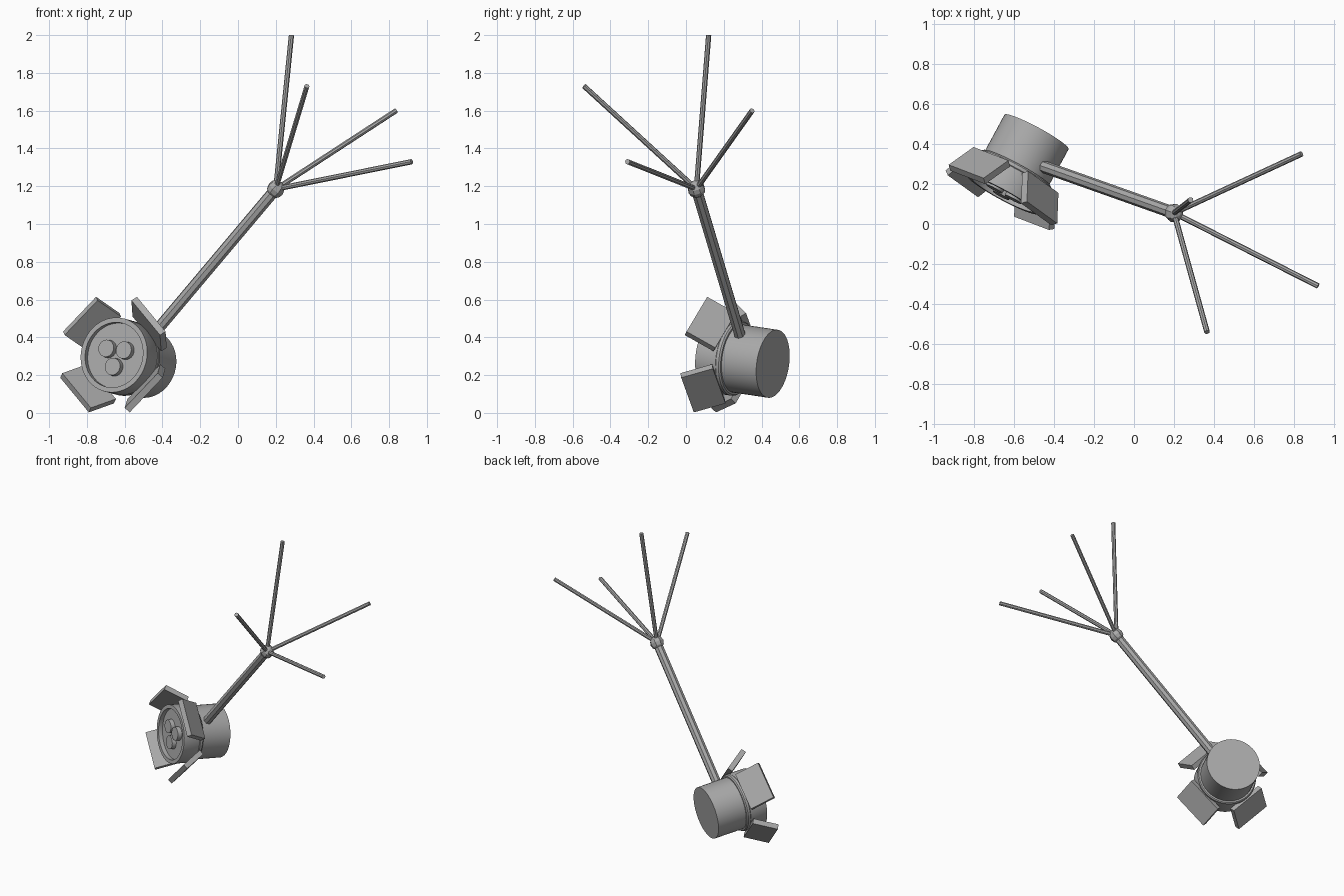
import bpy, bmesh, math
from mathutils import Vector, Matrix

cube = bpy.data.objects.get("Cube")
if cube:
    bpy.data.objects.remove(cube, do_unlink=True)

grey = bpy.data.materials.new("grey metal")
grey.use_nodes = True
COLOUR = (0.4, 0.4, 0.4, 1)
grey.diffuse_color = COLOUR
grey.node_tree.nodes["Principled BSDF"].inputs["Base Color"].default_value = COLOUR

# Lamp frame: local z runs from the back cap towards the lens
axis = Vector((-0.47, -0.87, 0.13)).normalized()
side = Vector((-axis.y, axis.x, 0)).normalized()
up = axis.cross(side)
lamp = Matrix((side, up, axis)).transposed().to_4x4()
lamp.translation = (-0.487, 0.46, 0.26)


def finish(bm, name, matrix=Matrix(), smooth=False):
    bmesh.ops.recalc_face_normals(bm, faces=bm.faces)
    mesh = bpy.data.meshes.new(name)
    bm.to_mesh(mesh)
    bm.free()
    mesh.materials.append(grey)
    obj = bpy.data.objects.new(name, mesh)
    obj.matrix_world = matrix
    bpy.context.collection.objects.link(obj)
    if smooth:
        bpy.ops.object.select_all(action='DESELECT')
        obj.select_set(True)
        bpy.context.view_layer.objects.active = obj
        bpy.ops.object.shade_smooth_by_angle(angle=math.radians(30))
    return obj


def lathe(name, profile, steps=48):
    """Spin (radius, height) points around the lamp axis."""
    bm = bmesh.new()
    verts = [bm.verts.new((r, 0, h)) for r, h in profile]
    edges = [bm.edges.new(pair) for pair in zip(verts, verts[1:])]
    bmesh.ops.spin(bm, geom=verts + edges, cent=(0, 0, 0), axis=(0, 0, 1),
                   angle=math.tau, steps=steps)
    bmesh.ops.remove_doubles(bm, verts=bm.verts, dist=0.0001)
    return finish(bm, name, lamp, True)


def bar(name, start, end, radius, sides=8):
    """Straight faceted rod between two points."""
    start, end = Vector(start), Vector(end)
    run = end - start
    bm = bmesh.new()
    bmesh.ops.create_cone(bm, cap_ends=True, segments=sides, radius1=radius,
                          radius2=radius, depth=run.length)
    spin = run.to_track_quat('Z', 'Y').to_matrix().to_4x4()
    return finish(bm, name, Matrix.Translation((start + end) / 2) @ spin)


# Lamp housing, collar and recessed front rim
lathe("lamp_housing", [(0, 0), (0.182, 0), (0.182, 0.24), (0, 0.24)])
lathe("collar", [(0.17, 0.21), (0.193, 0.21), (0.2, 0.218), (0.2, 0.235),
                 (0.193, 0.243), (0.17, 0.243)])
lathe("front_rim", [(0, 0.235), (0.195, 0.235), (0.2, 0.25), (0.2, 0.36),
                    (0.174, 0.36), (0.174, 0.33), (0, 0.33)])

# Three round bulbs in the front
for i in range(3):
    angle = math.radians(25 + 120 * i)
    bm = bmesh.new()
    bmesh.ops.create_cone(bm, cap_ends=True, segments=24, radius1=0.048,
                          radius2=0.046, depth=0.035)
    spot = Vector((0.062 * math.cos(angle), 0.062 * math.sin(angle), 0.342))
    finish(bm, f"bulb_{i + 1}", lamp @ Matrix.Translation(spot), True)

# Four flared flaps around the rim
inner, outer = Vector((0.195, 0, 0.235)), Vector((0.29, 0, 0.382))
slope = outer - inner
for i in range(4):
    bm = bmesh.new()
    bmesh.ops.create_cube(bm, size=1)
    bmesh.ops.scale(bm, verts=bm.verts, vec=(slope.length, 0.262, 0.036))
    tilt = Matrix.Rotation(-math.atan2(slope.z, slope.x), 4, 'Y')
    turn = Matrix.Rotation(math.radians(45 + 90 * i), 4, 'Z')
    place = Matrix.Translation((inner + outer) / 2)
    finish(bm, f"flap_{i + 1}", lamp @ turn @ place @ tilt)

# Pole, hub and the four branching rods
HUB = (0.2, 0.055, 1.185)
bar("pole", (-0.457, 0.288, 0.405), HUB, 0.031)
bm = bmesh.new()
bmesh.ops.create_uvsphere(bm, u_segments=8, v_segments=6, radius=0.048)
pole_dir = Vector(HUB) - Vector((-0.457, 0.288, 0.405))
finish(bm, "hub", Matrix.Translation(HUB) @ pole_dir.to_track_quat('Z', 'Y').to_matrix().to_4x4())
tips = [(0.283, 0.12, 2.0), (0.365, -0.54, 1.73), (0.837, 0.35, 1.6), (0.92, -0.31, 1.33)]
for i, tip in enumerate(tips):
    bar(f"rod_{i + 1}", HUB, tip, 0.014)
